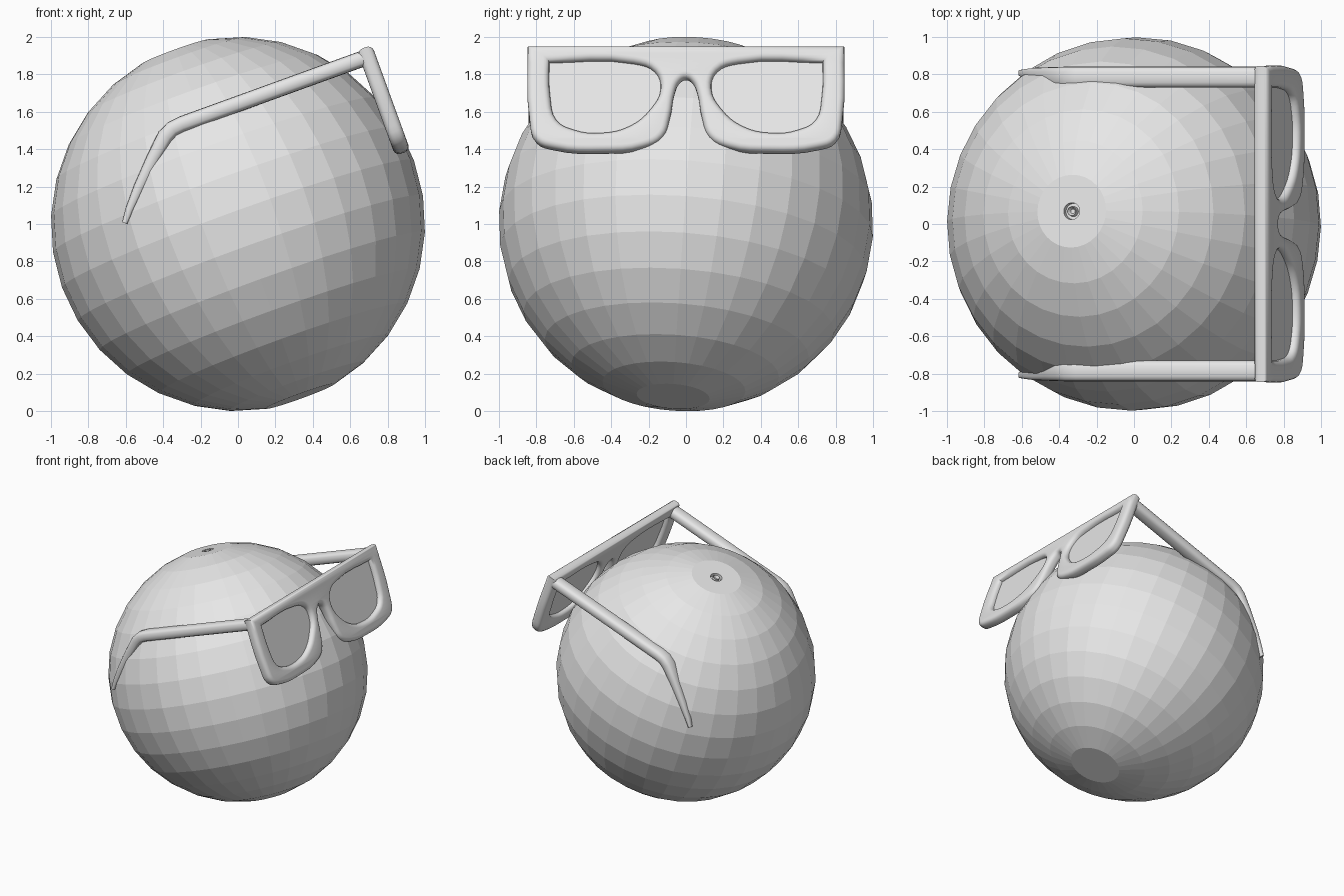
import bpy, bmesh, math
from mathutils import Matrix, Vector

if "Cube" in bpy.data.objects:
    bpy.data.objects.remove(bpy.data.objects["Cube"])

grey = bpy.data.materials.new("plain grey")
grey.diffuse_color = (0.8, 0.8, 0.8, 1)
grey.use_nodes = True
grey.node_tree.nodes["Principled BSDF"].inputs["Base Color"].default_value = grey.diffuse_color

# Local glasses space: X = across the face, Y = up, Z = forward, tilted back 20 degrees
T = math.radians(20)
UP = Vector((-math.sin(T), 0, math.cos(T)))
FWD = Vector((math.cos(T), 0, math.sin(T)))
TILT = Matrix.Translation((0, 0, 1)) @ Matrix((Vector((0, 1, 0)), UP, FWD)).transposed().to_4x4()


def to_object(name, bm, matrix):
    bmesh.ops.recalc_face_normals(bm, faces=bm.faces)
    me = bpy.data.meshes.new(name)
    bm.to_mesh(me)
    bm.free()
    ob = bpy.data.objects.new(name, me)
    bpy.context.collection.objects.link(ob)
    ob.matrix_world = matrix
    me.materials.append(grey)
    return ob


def smooth(ob, angle):
    bpy.ops.object.select_all(action='DESELECT')
    ob.select_set(True)
    bpy.context.view_layer.objects.active = ob
    bpy.ops.object.shade_smooth_by_angle(angle=math.radians(angle))


def plate(name, loops, depth, bevel, forward):
    """Filled outline with holes; points are (across, world height, is_corner)."""
    cu = bpy.data.curves.new(name, 'CURVE')
    cu.dimensions, cu.fill_mode = '2D', 'BOTH'
    cu.resolution_u = 4
    cu.extrude, cu.bevel_depth = depth / 2 - bevel, bevel
    cu.bevel_resolution, cu.offset = 3, -bevel
    for pts in loops:
        sp = cu.splines.new('BEZIER')
        sp.bezier_points.add(len(pts) - 1)
        sp.use_cyclic_u = True
        for bp, (y, z, corner) in zip(sp.bezier_points, pts):
            bp.co = (y, (z - 1.33) / math.cos(T), 0)
            bp.handle_left_type = bp.handle_right_type = 'VECTOR' if corner else 'AUTO'
    tmp = bpy.data.objects.new(name + "_tmp", cu)
    bpy.context.collection.objects.link(tmp)
    bpy.context.view_layer.update()
    me = bpy.data.meshes.new_from_object(tmp.evaluated_get(bpy.context.evaluated_depsgraph_get()))
    bpy.data.objects.remove(tmp)
    bm = bmesh.new()
    bm.from_mesh(me)
    bmesh.ops.remove_doubles(bm, verts=bm.verts, dist=0.0005)
    ob = to_object(name, bm, TILT @ Matrix.Translation((0, 0, forward)))
    ob.data.materials.clear()
    ob.data.materials.append(grey)
    smooth(ob, 50)
    return ob


def flip(pts):
    return [(-y, z, c) for y, z, c in reversed(pts)]


# Ball: faceted sphere with flat poles, valve recess in the upper one
bm = bmesh.new()
bmesh.ops.create_uvsphere(bm, u_segments=32, v_segments=16, radius=1)
poles = [v for v in bm.verts if abs(v.co.z) > 0.999]
bmesh.ops.dissolve_verts(bm, verts=poles)
cap = max(bm.faces, key=lambda f: f.calc_center_median().z)
for thickness, shift in ((0.142, 0), (0.008, 0), (0.002, -0.03), (0.016, 0), (0.003, 0.03), (0.012, -0.02)):
    bmesh.ops.inset_region(bm, faces=[cap], thickness=thickness)
    for v in cap.verts:
        v.co.z += shift
axis = Vector((-0.34, 0.07, 0.94))
turn = Vector((0, 0, 1)).rotation_difference(axis).to_matrix().to_4x4()
to_object("ball", bm, Matrix.Translation((0, 0, 1)) @ turn)

# Glasses front: right half outline mirrored, with two eye openings
half = [(0.845, 1.945, True), (0.835, 1.56, False), (0.80, 1.44, False), (0.70, 1.40, False),
        (0.45, 1.383, False), (0.23, 1.405, False), (0.125, 1.46, False), (0.085, 1.57, False),
        (0.06, 1.70, False), (0.035, 1.755, False)]
eye = [(0.73, 1.86, True), (0.725, 1.68, False), (0.69, 1.55, False), (0.60, 1.50, False),
       (0.45, 1.483, False), (0.30, 1.52, False), (0.19, 1.61, False), (0.135, 1.72, False),
       (0.165, 1.81, False), (0.28, 1.855, False)]
plate("glasses_frame", [half + [(0, 1.775, False)] + flip(half), eye, flip(eye)], 0.086, 0.032, 0.957)

# Lenses: thin plates reaching a little under the rims
big = [(0.44 + (y - 0.44) * 1.06, 1.675 + (z - 1.675) * 1.08, c) for y, z, c in eye]
for side, pts in (("left", flip(big)), ("right", big)):
    plate(side + "_lens", [pts], 0.008, 0, 0.957)

# Temple arms: rounded section swept back and tapered to the tip
# (forward, up, half width, half height, across)
path = [(0.955, 0.602, 0.056, 0.043, 0.785), (-0.10, 0.604, 0.056, 0.043, 0.785),
        (-0.155, 0.598, 0.056, 0.043, 0.785), (-0.205, 0.573, 0.055, 0.043, 0.785),
        (-0.30, 0.49, 0.048, 0.037, 0.79), (-0.43, 0.365, 0.037, 0.029, 0.798),
        (-0.52, 0.27, 0.025, 0.021, 0.803), (-0.567, 0.212, 0.017, 0.014, 0.807)]
N = 16
for side, s in (("left", -1), ("right", 1)):
    bm = bmesh.new()
    rings = []
    for i, (u, w, hw, hh, y) in enumerate(path):
        a, b = path[max(i - 1, 0)], path[min(i + 1, len(path) - 1)]
        d = Vector((b[0] - a[0], b[1] - a[1])).normalized()
        ring = []
        for k in range(N):
            c, q = math.cos(2 * math.pi * k / N), math.sin(2 * math.pi * k / N)
            c, q = math.copysign(abs(c) ** 0.7, c), math.copysign(abs(q) ** 0.7, q)
            ring.append(bm.verts.new((s * (y + hw * c), w - d.x * hh * q, u + d.y * hh * q)))
        rings.append(ring)
    for r0, r1 in zip(rings, rings[1:]):
        for k in range(N):
            bm.faces.new((r0[k], r0[(k + 1) % N], r1[(k + 1) % N], r1[k]))
    bm.faces.new(rings[0])
    bm.faces.new(rings[-1])
    smooth(to_object(side + "_temple_arm", bm, TILT), 50)
